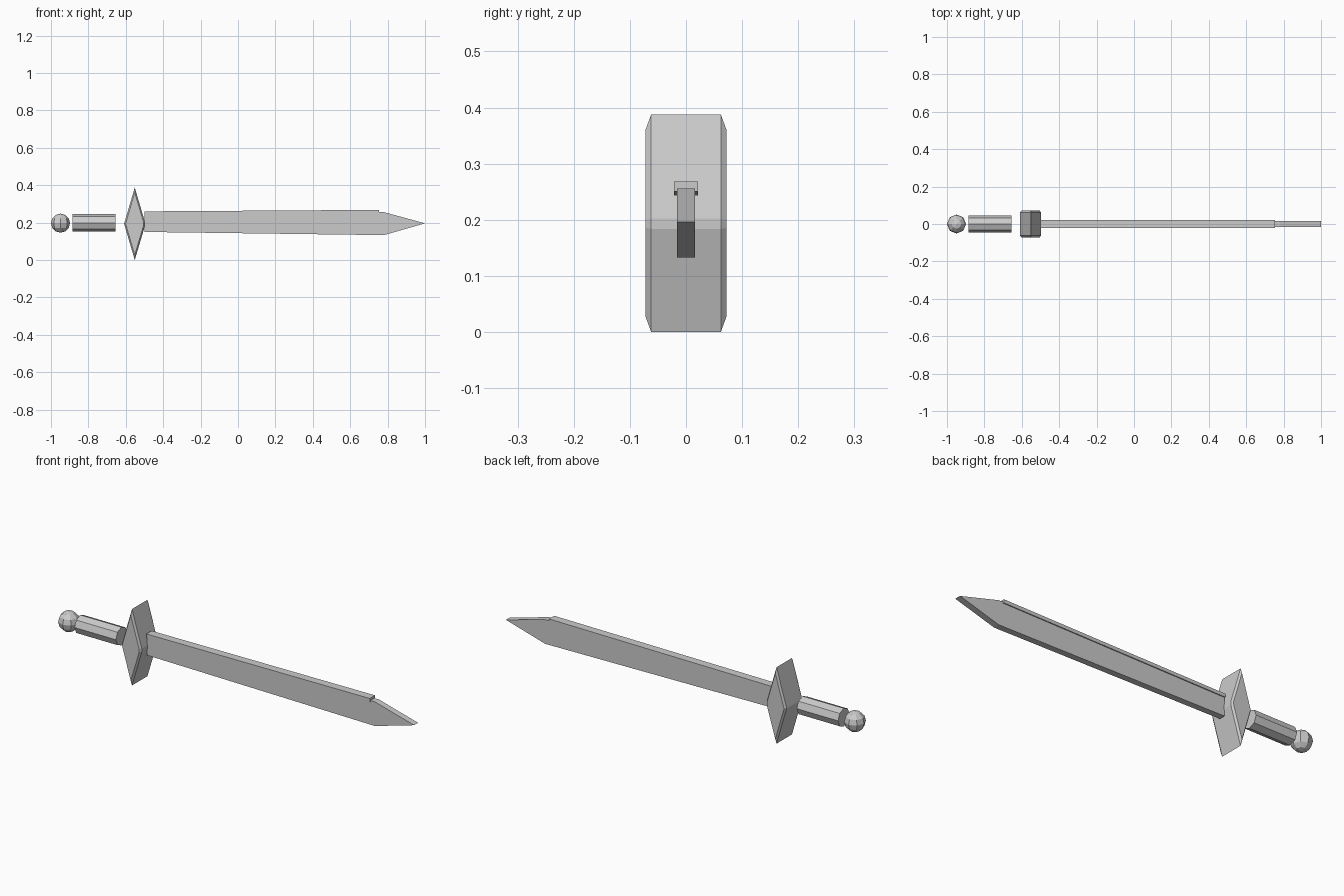
import bpy
import bmesh
from math import pi
from mathutils import Matrix

cube = bpy.data.objects.get("Cube")
if cube:
    bpy.data.objects.remove(cube, do_unlink=True)

GREY = (0.6, 0.6, 0.6, 1)
steel = bpy.data.materials.new("plain_grey")
steel.use_nodes = True
steel.diffuse_color = GREY
steel.node_tree.nodes["Principled BSDF"].inputs["Base Color"].default_value = GREY

MID = 0.197  # height of the sword's long axis


def finish(name, bm):
    bmesh.ops.recalc_face_normals(bm, faces=bm.faces)
    mesh = bpy.data.meshes.new(name)
    bm.to_mesh(mesh)
    bm.free()
    mesh.materials.append(steel)
    obj = bpy.data.objects.new(name, mesh)
    bpy.context.collection.objects.link(obj)
    return obj


def loft(name, sections):
    """Join equal-sized xz outlines, each given with its y, and cap the ends."""
    bm = bmesh.new()
    rings = [[bm.verts.new((x, y, z)) for x, z in outline] for y, outline in sections]
    count = len(rings[0])
    for a, b in zip(rings, rings[1:]):
        for i in range(count):
            j = (i + 1) % count
            bm.faces.new((a[i], a[j], b[j], b[i]))
    bm.faces.new(rings[0])
    bm.faces.new(rings[-1])
    return finish(name, bm)


def plate(name, outline, half):
    return loft(name, [(-half, outline), (half, outline)])


# Pommel: low-poly ball
bm = bmesh.new()
bmesh.ops.create_uvsphere(bm, u_segments=8, v_segments=6, radius=0.051,
                          matrix=Matrix.Translation((-0.949, 0, MID)))
finish("pommel", bm)

# Grip: eight-sided rod along x
bm = bmesh.new()
place = Matrix.Translation((-0.77, 0, MID + 0.002)) @ Matrix.Rotation(pi / 2, 4, "Y")
bmesh.ops.create_cone(bm, cap_ends=True, segments=8, radius1=0.046, radius2=0.046,
                      depth=0.232, matrix=place)
finish("grip", bm)


# Guard: diamond block with bevelled front and back and a blunt blade-side corner
def diamond(scale):
    rim = [(-0.057, 0), (0, -0.194), (0.055, -0.01), (0.055, 0.008), (0, 0.194)]
    return [(-0.552 + x * scale, 0.194 + z * scale) for x, z in rim]


loft("guard", [(-0.072, diamond(0.86)), (-0.062, diamond(1)),
               (0.062, diamond(1)), (0.072, diamond(0.86))])

# Blade: flat bar widening slightly, then a point
plate("blade", [(-0.5, 0.15), (0.78, 0.133), (1, 0.196), (0.78, 0.256), (-0.5, 0.25)], 0.016)

# Spine: thicker strip along the upper edge, ending before the point
plate("blade_spine", [(-0.5, 0.243), (0.755, 0.25), (0.755, 0.268), (-0.5, 0.26)], 0.021)
